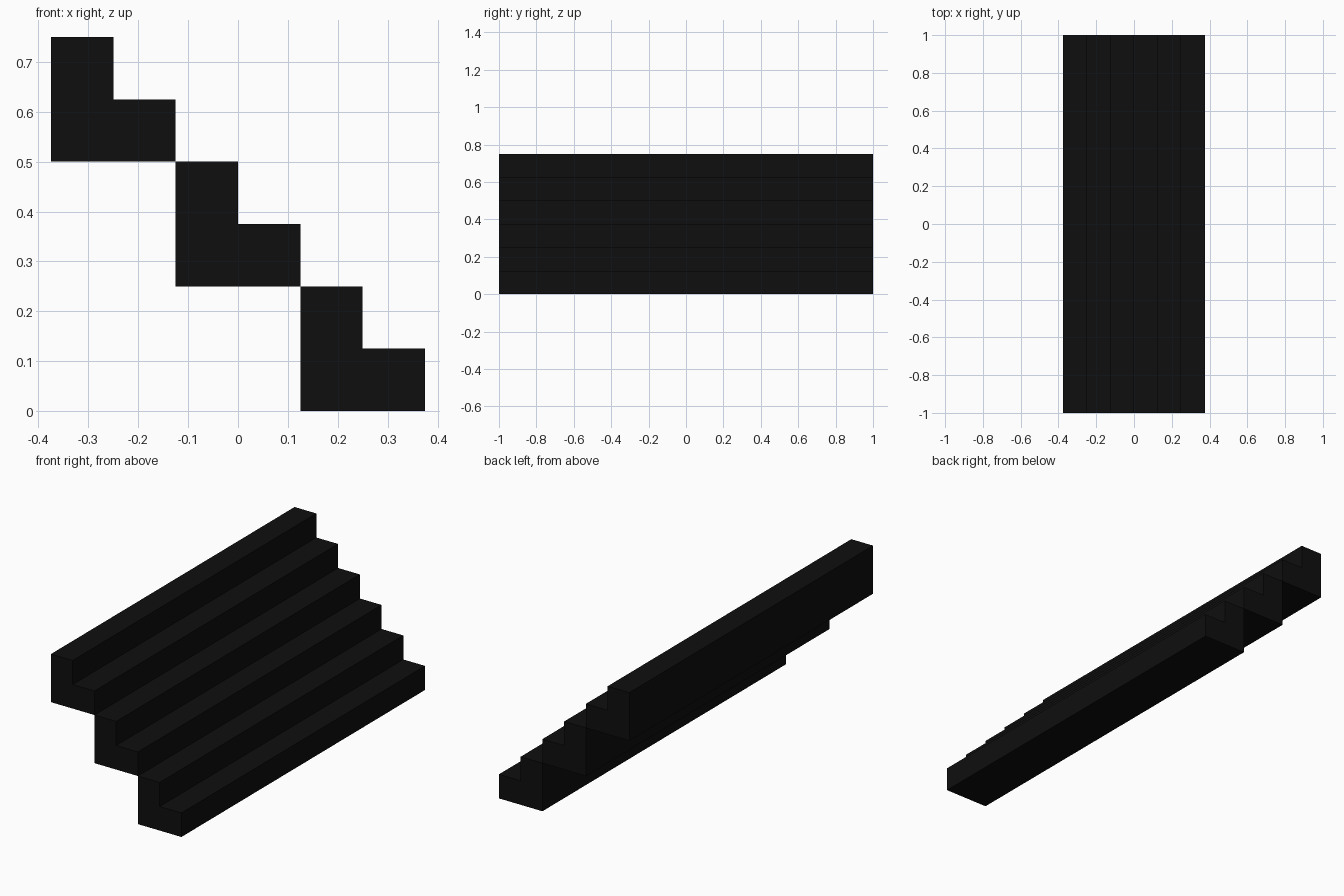
import bpy
import bmesh
from mathutils import Vector

default_cube = bpy.data.objects.get("Cube")
if default_cube:
    bpy.data.objects.remove(default_cube, do_unlink=True)

STEP = 0.125      # tread depth and riser height
LENGTH = 2.0
FLIGHTS = 3

# Near-black flat colour
black = bpy.data.materials.new("near_black")
black.use_nodes = True
colour = (0.0045, 0.0045, 0.0045, 1)
black.diffuse_color = colour
black.node_tree.nodes["Principled BSDF"].inputs["Base Color"].default_value = colour

# L-shaped profile of one two-step block, in step units (x, z)
PROFILE = [(0, 0), (2, 0), (2, 1), (1, 1), (1, 2), (0, 2)]


def step_block(name, x, z):
    """Extrude the two-step profile along the full width of the stairs."""
    bm = bmesh.new()
    verts = [bm.verts.new((px * STEP, -LENGTH / 2, pz * STEP)) for px, pz in PROFILE]
    face = bm.faces.new(verts)
    extruded = bmesh.ops.extrude_face_region(bm, geom=[face])["geom"]
    moved = [g for g in extruded if isinstance(g, bmesh.types.BMVert)]
    bmesh.ops.translate(bm, verts=moved, vec=Vector((0, LENGTH, 0)))
    bmesh.ops.recalc_face_normals(bm, faces=bm.faces)
    mesh = bpy.data.meshes.new(name)
    bm.to_mesh(mesh)
    bm.free()
    mesh.materials.append(black)
    block = bpy.data.objects.new(name, mesh)
    block.location = (x, 0, z)
    bpy.context.collection.objects.link(block)


# Blocks meet edge to edge, climbing towards -x
for i, level in enumerate(("lower", "middle", "upper")):
    step_block(level + "_steps", (FLIGHTS - 2 - 2 * i) * STEP, 2 * i * STEP)
